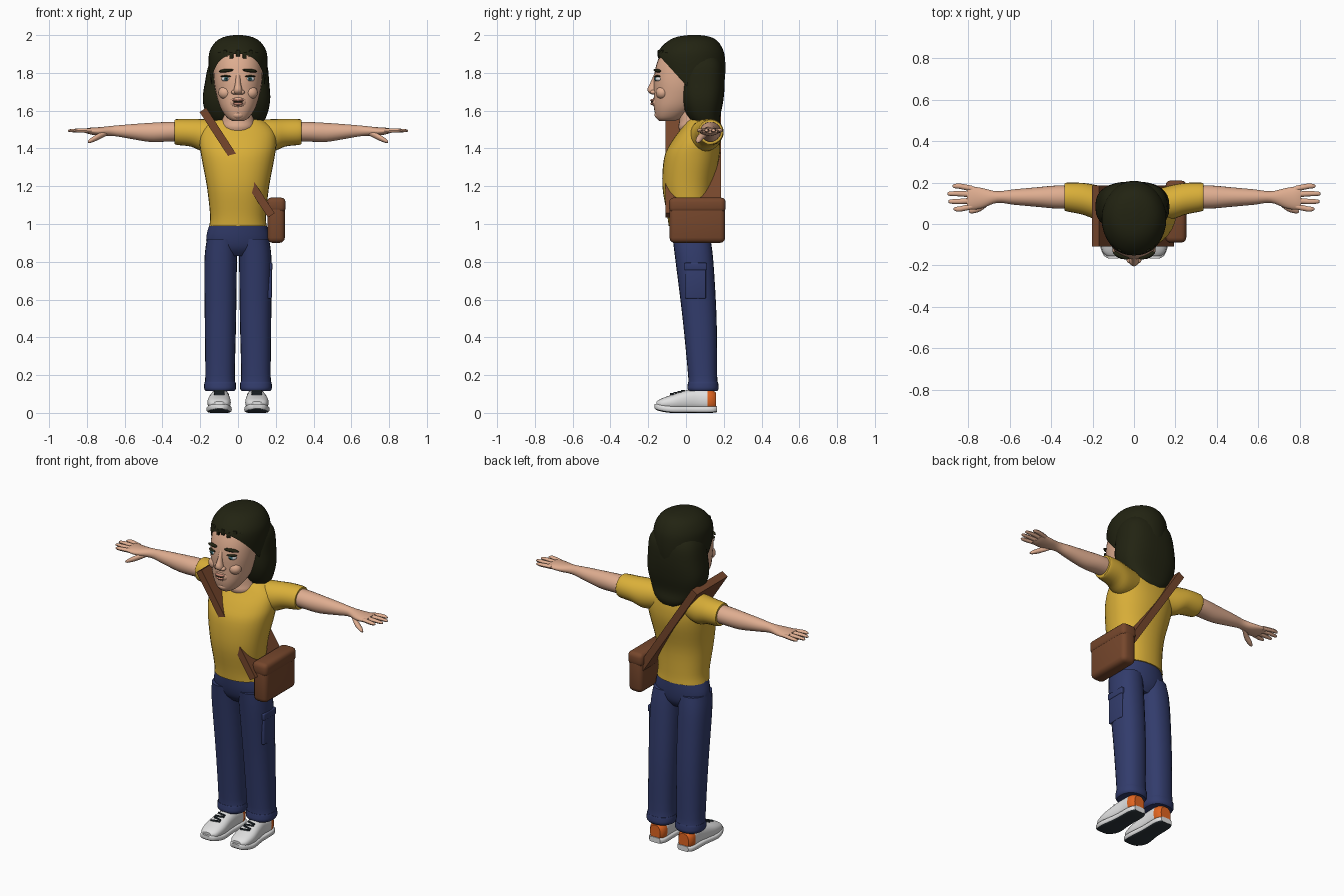
import bpy, bmesh, math
from mathutils import Matrix, Vector

if "Cube" in bpy.data.objects:
    bpy.data.objects.remove(bpy.data.objects["Cube"])


def material(name, r, g, b):
    m = bpy.data.materials.new(name)
    m.use_nodes = True
    m.diffuse_color = (r, g, b, 1)
    shader = m.node_tree.nodes["Principled BSDF"]
    shader.inputs["Base Color"].default_value = (r, g, b, 1)
    shader.inputs["Roughness"].default_value = .8
    return m


skin = material("skin", .74, .42, .28)
hair = material("dark hair", .016, .017, .006)
yellow = material("yellow shirt", .70, .43, .04)
navy = material("navy denim", .032, .045, .15)
leather = material("brown leather", .18, .062, .025)
white = material("white", .75, .75, .75)
orange = material("orange", .75, .13, .015)
rubber = material("dark rubber", .027, .037, .045)
lip = material("lip", .55, .24, .17)
iris = material("teal iris", .05, .17, .2)


def finish(name, bm, mats, rule=None, angle=40):
    """Turn a bmesh into a smooth shaded object."""
    bmesh.ops.recalc_face_normals(bm, faces=bm.faces)
    if rule:
        for f in bm.faces:
            f.material_index = int(rule(f))
    me = bpy.data.meshes.new(name)
    bm.to_mesh(me)
    bm.free()
    for m in mats:
        me.materials.append(m)
    me.shade_smooth()
    me.set_sharp_from_angle(angle=math.radians(angle))
    ob = bpy.data.objects.new(name, me)
    bpy.context.collection.objects.link(ob)
    return ob


def spline(rows, steps):
    """Catmull-Rom interpolation through the section rows."""
    rows = [Vector(r) for r in rows]
    out = []
    for i in range(len(rows) - 1):
        p, q = rows[i], rows[i + 1]
        m = (q - rows[max(i - 1, 0)]) / 2
        n = (rows[min(i + 2, len(rows) - 1)] - p) / 2
        for k in range(steps):
            t = k / steps
            u = t * t
            w = u * t
            out.append(p * (2*w - 3*u + 1) + m * (w - 2*u + t) + q * (3*u - 2*w) + n * (w - u))
    return out + [rows[-1]]


def loft(name, axis, rows, *mats, side=1, sides=24, power=2, steps=4, rule=None, cut=None):
    """Skin superellipse sections (position, centre a, centre b, radius a, radius b)."""
    bm = bmesh.new()
    rings = []
    for t, a, b, ra, rb in spline(rows, steps):
        ring = []
        for k in range(sides):
            c, s = (f(math.tau * k / sides) for f in (math.cos, math.sin))
            u = a + ra * math.copysign(abs(c) ** (2 / power), c)
            v = b + rb * math.copysign(abs(s) ** (2 / power), s)
            x, y, z = {"X": (t, u, v), "Y": (u, t, v), "Z": (u, v, t)}[axis]
            ring.append(bm.verts.new((x * side, y, z)))
        rings.append(ring)
    for lo, hi in zip(rings, rings[1:]):
        for k in range(sides):
            n = (k + 1) % sides
            bm.faces.new((lo[k], lo[n], hi[n], hi[k]))
    bm.faces.new(rings[0])
    bm.faces.new(rings[-1])
    if cut:
        bmesh.ops.bisect_plane(bm, geom=bm.verts[:] + bm.edges[:] + bm.faces[:],
                               plane_co=cut[0], plane_no=cut[1], clear_inner=True)
    return finish(name, bm, mats, rule)


def blob(name, at, size, mat, tilt=0, turn=0):
    """Ellipsoid, tilted about y and turned about z."""
    bm = bmesh.new()
    bmesh.ops.create_uvsphere(bm, u_segments=16, v_segments=10, radius=1)
    bm.transform(Matrix.Translation(at) @ Matrix.Rotation(turn, 4, "Z")
                 @ Matrix.Rotation(tilt, 4, "Y") @ Matrix.Diagonal((*size, 1)))
    return finish(name, bm, [mat])


def box(name, at, size, mat, bevel=0, turn=0, axis="Y"):
    bm = bmesh.new()
    bmesh.ops.create_cube(bm, size=1)
    bm.transform(Matrix.Diagonal((*size, 1)))
    if bevel:
        bmesh.ops.bevel(bm, geom=bm.edges[:], offset=bevel, segments=3,
                        profile=.5, affect="EDGES")
    bm.transform(Matrix.Translation(at) @ Matrix.Rotation(turn, 4, axis))
    return finish(name, bm, [mat])


# Shirt, neck and trouser seat
loft("shirt_body", "Z", [(.99, 0, .025, .152, .117), (1.05, 0, .02, .148, .12),
     (1.2, 0, .01, .165, .135), (1.35, 0, .03, .193, .146), (1.43, 0, .05, .203, .13),
     (1.5, 0, .07, .19, .1), (1.55, 0, .08, .13, .075), (1.57, 0, .09, .08, .05)],
     yellow, power=2.2, sides=32)
loft("neck", "Z", [(1.47, 0, .02, .05, .04), (1.51, 0, .03, .085, .07),
     (1.55, 0, .035, .085, .07), (1.62, 0, .03, .07, .07)], skin)
loft("trouser_seat", "Z", [(.83, 0, .04, .1, .06), (.87, 0, .035, .155, .09),
     (.93, 0, .03, .168, .105), (1.01, 0, .025, .147, .112)], navy)

for side, tag in ((1, "left"), (-1, "right")):
    # Trouser leg with a rolled hem
    loft(tag + "_leg", "Z", [(.115, .095, .09, .076, .076), (.13, .095, .09, .084, .083),
         (.16, .095, .09, .083, .08), (.2, .095, .088, .078, .077), (.5, .093, .072, .083, .09),
         (.8, .092, .045, .086, .1), (.92, .085, .03, .08, .1)],
         navy, side=side, power=2.3)

    # Sleeve and bare arm
    loft(tag + "_sleeve", "X", [(.08, .09, 1.475, .07, .075), (.18, .105, 1.47, .082, .085),
         (.25, .122, 1.483, .076, .073), (.325, .13, 1.487, .069, .068),
         (.336, .13, 1.487, .062, .06)], yellow, side=side)
    loft(tag + "_arm", "X", [(.3, .13, 1.49, .055, .052), (.38, .13, 1.488, .055, .052),
         (.47, .13, 1.485, .047, .05), (.58, .13, 1.49, .037, .037), (.66, .13, 1.493, .028, .027),
         (.73, .125, 1.49, .048, .023), (.78, .125, 1.492, .056, .018),
         (.805, .128, 1.494, .054, .012)], skin, side=side)

    # Four fingers and a thumb
    for k, (y, tip) in enumerate(((.085, .87), (.113, .895), (.142, .9), (.17, .875))):
        spread = (y - .128) * .3
        loft(f"{tag}_finger_{k + 1}", "X", [(.78, y, 1.493, .014, .012),
             (.84, y + spread, 1.495, .013, .011), (tip - .01, y + spread, 1.494, .01, .008),
             (tip, y + spread, 1.493, .004, .003)], skin, side=side, sides=10, steps=2)
    loft(tag + "_thumb", "X", [(.69, .115, 1.485, .014, .014), (.74, .08, 1.462, .018, .017),
         (.78, .065, 1.442, .014, .012), (.795, .06, 1.435, .005, .005)],
         skin, side=side, sides=12, steps=3)

    # Trainer: upper with coloured heel, sole with dark tread, laces
    loft(tag + "_shoe", "Y", [(-.155, .1, .045, .03, .016), (-.13, .1, .048, .053, .028),
         (-.07, .1, .055, .062, .042), (0, .098, .065, .055, .054), (.06, .095, .07, .05, .058),
         (.13, .095, .067, .05, .056), (.16, .095, .062, .034, .045)], white, orange,
         side=side, power=2.4, rule=lambda f: f.calc_center_median().y > .108)
    loft(tag + "_sole", "Y", [(-.166, .1, .035, .025, .012), (-.145, .1, .029, .05, .018),
         (-.08, .1, .019, .067, .019), (.02, .097, .018, .057, .018), (.13, .095, .018, .055, .018),
         (.165, .095, .02, .036, .016)], white, rubber, side=side, power=4,
         rule=lambda f: f.normal.z < -.7)
    for k in range(4):
        box(f"{tag}_lace_{k + 1}", (side * .099, -.075 + .02 * k, .1 + .006 * k),
            (.055, .007, .008), rubber, turn=.25 * (-1) ** k, axis="Z")

    # Eye and brow
    x = side * .063
    blob(tag + "_eye", (x, -.144, 1.768), (.026, .02, .014), white, turn=side * .3)
    blob(tag + "_iris", (x, -.157, 1.768), (.012, .01, .012), iris)
    blob(tag + "_pupil", (x, -.163, 1.768), (.005, .006, .005), hair)
    blob(tag + "_upper_lid", (x, -.15, 1.782), (.03, .017, .006), hair, turn=side * .3)
    blob(tag + "_brow", (x, -.152, 1.812), (.042, .013, .009), hair,
         tilt=side * .1, turn=side * .38)
    blob(tag + "_nostril_wing", (side * .022, -.172, 1.698), (.014, .018, .012), skin)
    blob(tag + "_cheek", (side * .065, -.125, 1.695), (.04, .035, .035), skin)

# Cargo pocket
box("cargo_pocket", (.168, .05, .69), (.022, .11, .17), navy, bevel=.006)
box("cargo_pocket_flap", (.17, .05, .775), (.024, .118, .04), navy, bevel=.006)

# Head and face
loft("head", "Z", [(1.545, 0, -.1, .03, .04), (1.565, 0, -.088, .06, .07),
     (1.62, 0, -.06, .095, .11), (1.7, 0, -.035, .118, .135), (1.77, 0, -.02, .128, .15),
     (1.85, 0, 0, .13, .155), (1.92, 0, .02, .118, .14), (1.97, 0, .03, .07, .08)],
     skin, power=2.2, sides=32)
loft("nose", "Z", [(1.685, 0, -.165, .014, .012), (1.695, 0, -.172, .024, .025),
     (1.715, 0, -.177, .022, .027), (1.75, 0, -.168, .014, .02), (1.8, 0, -.156, .012, .01)],
     skin, sides=16)
blob("muzzle", (0, -.145, 1.645), (.05, .036, .035), skin)
blob("upper_lip", (0, -.173, 1.655), (.032, .017, .008), lip)
blob("lower_lip", (0, -.171, 1.637), (.027, .018, .009), lip)
blob("mouth_line", (0, -.178, 1.646), (.027, .009, .003), hair)
blob("chin", (0, -.137, 1.578), (.036, .03, .024), skin)

# Hair: cap cut along a sloping hairline, fringe tufts and long back
loft("hair_cap", "Z", [(1.72, 0, .035, .14, .165), (1.8, 0, .03, .152, .178),
     (1.87, 0, .025, .156, .182), (1.92, 0, .027, .148, .17), (1.965, 0, .035, .118, .135),
     (1.99, 0, .04, .075, .09), (2, 0, .045, .02, .03)], hair, sides=32,
     cut=((0, -.155, 1.905), (0, 1.1, 1)))
for k in range(-3, 4):
    a = k * .24
    box(f"fringe_tuft_{k + 4}", (.145 * math.sin(a), .025 - .168 * math.cos(a),
        1.903 - .01 * (k % 2)), (.022, .015, .034), hair, bevel=.004, turn=a, axis="Z")
loft("long_hair", "Z", [(1.46, 0, .15, .04, .02), (1.5, 0, .13, .1, .055),
     (1.56, -.006, .095, .152, .085), (1.65, -.008, .085, .178, .112),
     (1.75, -.005, .085, .17, .12), (1.85, 0, .085, .152, .11), (1.92, 0, .07, .1, .08)],
     hair, power=2.6, sides=32)

# Shoulder bag and its diagonal strap
box("bag_strap", (-.005, .038, 1.325), (.042, .295, .665), leather, turn=-.575)
box("bag_body", (.202, .06, 1.015), (.092, .295, .23), leather, bevel=.028)
box("bag_flap", (.202, .06, 1.1), (.1, .3, .08), leather, bevel=.025)
